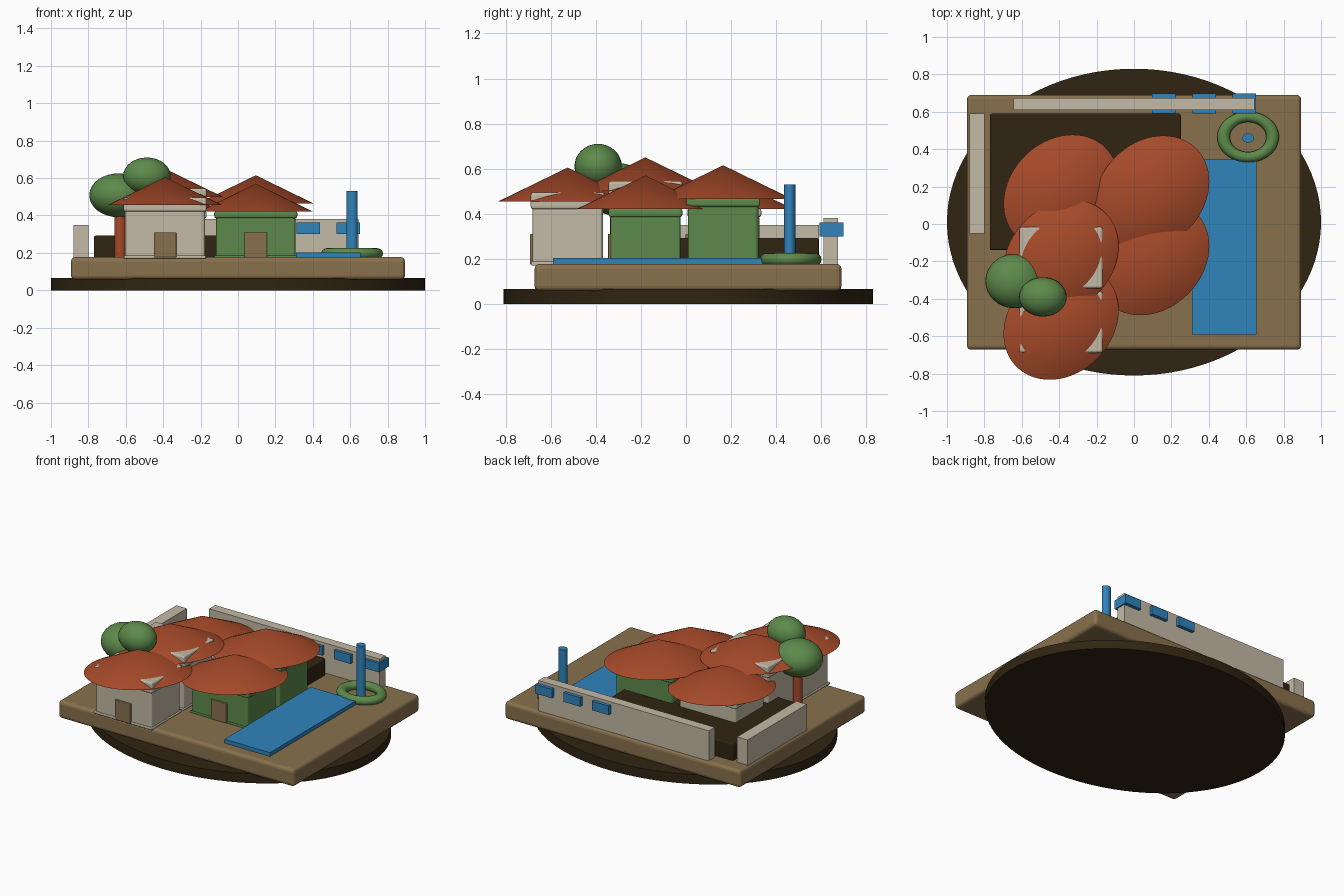
import bpy, math

if "Cube" in bpy.data.objects:
    bpy.data.objects.remove(bpy.data.objects["Cube"])


def mat(name, rgb):
    m = bpy.data.materials.new(name)
    m.diffuse_color = (*rgb, 1)
    m.use_nodes = True
    m.node_tree.nodes["Principled BSDF"].inputs["Base Color"].default_value = m.diffuse_color
    return m


EARTH = mat("dark earth", (0.030, 0.018, 0.006))
TAN = mat("tan", (0.25, 0.165, 0.075))
CLAY = mat("clay red", (0.38, 0.068, 0.022))
PLASTER = mat("plaster white", (0.55, 0.49, 0.38))
GREEN = mat("leaf green", (0.11, 0.255, 0.07))
BLUE = mat("water blue", (0.03, 0.23, 0.50))


def finish(name, m, smooth=True):
    o = bpy.context.object
    o.name = name
    o.data.materials.append(m)
    bpy.ops.object.transform_apply(location=False, rotation=False, scale=True)
    if smooth:
        bpy.ops.object.shade_smooth_by_angle(angle=math.radians(35))
    return o


def box(name, m, x, y, z, bevel=0.0):
    bpy.ops.mesh.primitive_cube_add(size=1, location=[sum(r) / 2 for r in (x, y, z)])
    bpy.context.object.scale = [r[1] - r[0] for r in (x, y, z)]
    o = finish(name, m, False)
    if bevel:
        b = o.modifiers.new("round", 'BEVEL')
        b.width = bevel
        b.segments = 3
    return o


def cylinder(name, m, x, y, z, rx, ry, n=32):
    bpy.ops.mesh.primitive_cylinder_add(vertices=n, radius=1, depth=1,
                                        location=(x, y, sum(z) / 2))
    bpy.context.object.scale = (rx, ry, z[1] - z[0])
    return finish(name, m)


def ball(name, m, loc, radii):
    bpy.ops.mesh.primitive_uv_sphere_add(segments=32, ring_count=16, radius=1, location=loc)
    bpy.context.object.scale = radii
    return finish(name, m)


def house(name, m, x, y, top, eave):
    # walls with a slightly wider cornice
    box(name + "_walls", m, (x - .213, x + .213), (y - .156, y + .156), (.17, top - .03), .015)
    box(name + "_cornice", m, (x - .222, x + .222), (y - .164, y + .164),
        (eave - .035, top), .012)
    box(name + "_plinth", m, (x - .220, x + .220), (y - .163, y + .163), (.17, .187), .005)
    # door
    box(name + "_door", TAN, (x - .06, x + .06), (y - .167, y - .14), (.175, .31), .004)
    # oval cone roof turned diagonally
    bpy.ops.mesh.primitive_cone_add(vertices=64, radius1=1, depth=1,
                                    location=(x, y, eave + .075),
                                    rotation=(0, 0, math.radians(45)))
    bpy.context.object.scale = (.337, .275, .15)
    finish(name + "_roof", CLAY)


# ground
cylinder("ground_disc", EARTH, 0, .01, (0, .065), 1, .82, 96)
box("terrace", TAN, (-.893, .893), (-.672, .69), (.058, .177), .022)
box("courtyard_block", EARTH, (-.77, .25), (-.14, .59), (.17, .292), .01)

# houses
house("front_left_house", PLASTER, -.39, -.525, .495, .455)
house("middle_house", PLASTER, -.39, -.18, .545, .50)
house("back_left_house", PLASTER, -.39, .17, .424, .42)
house("front_right_house", GREEN, .095, -.18, .424, .42)
house("back_right_house", GREEN, .095, .165, .471, .465)

# boundary walls and wall windows
box("left_wall", PLASTER, (-.88, -.80), (-.05, .59), (.17, .35))
box("back_wall", PLASTER, (-.645, .645), (.61, .675), (.17, .382))
for i in range(3):
    x = .16 + i * .215
    box("wall_window", BLUE, (x - .063, x + .063), (.592, .698), (.30, .362))

# pool
box("pool", BLUE, (.31, .655), (-.59, .345), (.17, .203))

# ring hedge with a pole
bpy.ops.mesh.primitive_torus_add(major_segments=48, minor_segments=16, location=(.61, .465, .197),
                                 major_radius=1, minor_radius=.26)
bpy.context.object.scale = (.131, .108, .11)
finish("ring_hedge", GREEN)
cylinder("pole", BLUE, .61, .46, (.17, .53), .03, .025)

# tree
cylinder("trunk", CLAY, -.63, -.31, (.17, .45), .03, .027)
ball("large_crown", GREEN, (-.64, -.305, .508), (.155, .145, .117))
ball("small_crown", GREEN, (-.487, -.39, .611), (.127, .105, .099))
